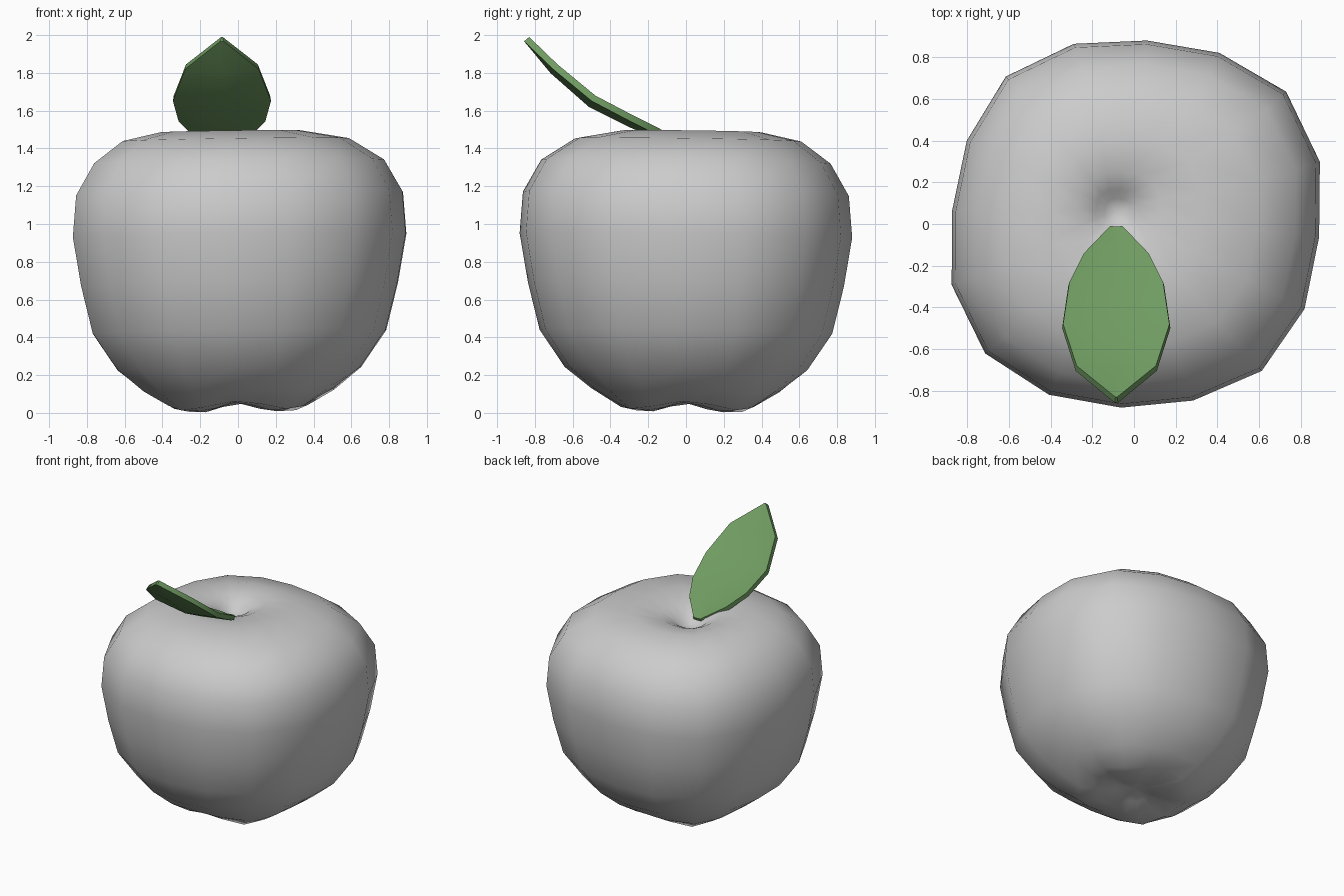
import bpy, bmesh, math

if "Cube" in bpy.data.objects:
    bpy.data.objects.remove(bpy.data.objects["Cube"])


def finish(name, bm):
    bmesh.ops.recalc_face_normals(bm, faces=bm.faces)
    me = bpy.data.meshes.new(name)
    bm.to_mesh(me)
    bm.free()
    me.polygons.foreach_set("use_smooth", [True] * len(me.polygons))
    ob = bpy.data.objects.new(name, me)
    bpy.context.collection.objects.link(ob)
    return ob


# Apple body: uneven 16-sided outline, scaled along a vertical profile
radii = [.89, .94, .967, .917, .882, .911, .937, .896,
         .875, .922, .946, .915, .883, .893, .934, .914]
# (scale, height, lobe depth, shift towards the stem dimple)
rings = [(.14, .05, .01, 0), (.28, .03, .022, 0), (.42, .035, .022, 0),
         (.57, .115, .01, 0), (.73, .235, 0, 0), (.88, .43, 0, 0),
         (.95, .68, 0, 0), (1, .94, 0, 0), (.98, 1.16, 0, 0),
         (.87, 1.33, 0, 0), (.68, 1.445, 0, .2), (.42, 1.49, 0, .5),
         (.22, 1.47, 0, .9), (.12, 1.43, 0, 1), (.07, 1.39, 0, 1)]


def body_point(s, z, lobe, shift, i):
    a = math.radians(-4 + 22.5 * i)
    x, y = s * radii[i] * math.cos(a), s * radii[i] * math.sin(a)
    z += lobe * math.cos(4 * a) + .015 * (x - y)
    return x - .08 * shift, y + .06 * shift, z


bm = bmesh.new()
loops = [[bm.verts.new(body_point(*r, i)) for i in range(16)] for r in rings]
for lo, hi in zip(loops, loops[1:]):
    for i in range(16):
        j = (i + 1) % 16
        bm.faces.new((lo[i], lo[j], hi[j], hi[i]))
for loop, pole in ((loops[0], (0, 0, .08)), (loops[-1], (-.08, .06, 1.37))):
    p = bm.verts.new(pole)
    for i in range(16):
        bm.faces.new((loop[i], loop[(i + 1) % 16], p))
finish("apple_body", bm)

# Leaf: curved, slightly cupped blade (y, edge height, half width)
rows = [(-.01, 1.43, .03), (-.14, 1.505, .155), (-.28, 1.575, .225),
        (-.48, 1.68, .255), (-.68, 1.845, .19), (-.83, 1.99, .004)]
bm = bmesh.new()
grid = [[bm.verts.new((-.085 + k * w, y - .06 * w * (1 - abs(k)), z - .12 * w * (1 - abs(k))))
         for k in (-1, 0, 1)] for y, z, w in rows]
for a, b in zip(grid, grid[1:]):
    for k in range(2):
        bm.faces.new((a[k], b[k], b[k + 1], a[k + 1]))
leaf = finish("leaf", bm)
sol = leaf.modifiers.new("thickness", 'SOLIDIFY')
sol.thickness = .035
# Thicken downwards, whichever way the blade normals ended up
sol.offset = -1 if leaf.data.polygons[0].normal.z > 0 else 1

bpy.context.view_layer.objects.active = leaf
leaf.select_set(True)
bpy.ops.object.modifier_apply(modifier=sol.name)
bpy.ops.object.shade_smooth_by_angle(angle=math.radians(40))

green = bpy.data.materials.new("leaf_green")
green.diffuse_color = (.16, .33, .12, 1)
green.use_nodes = True
green.node_tree.nodes["Principled BSDF"].inputs["Base Color"].default_value = green.diffuse_color
leaf.data.materials.append(green)
